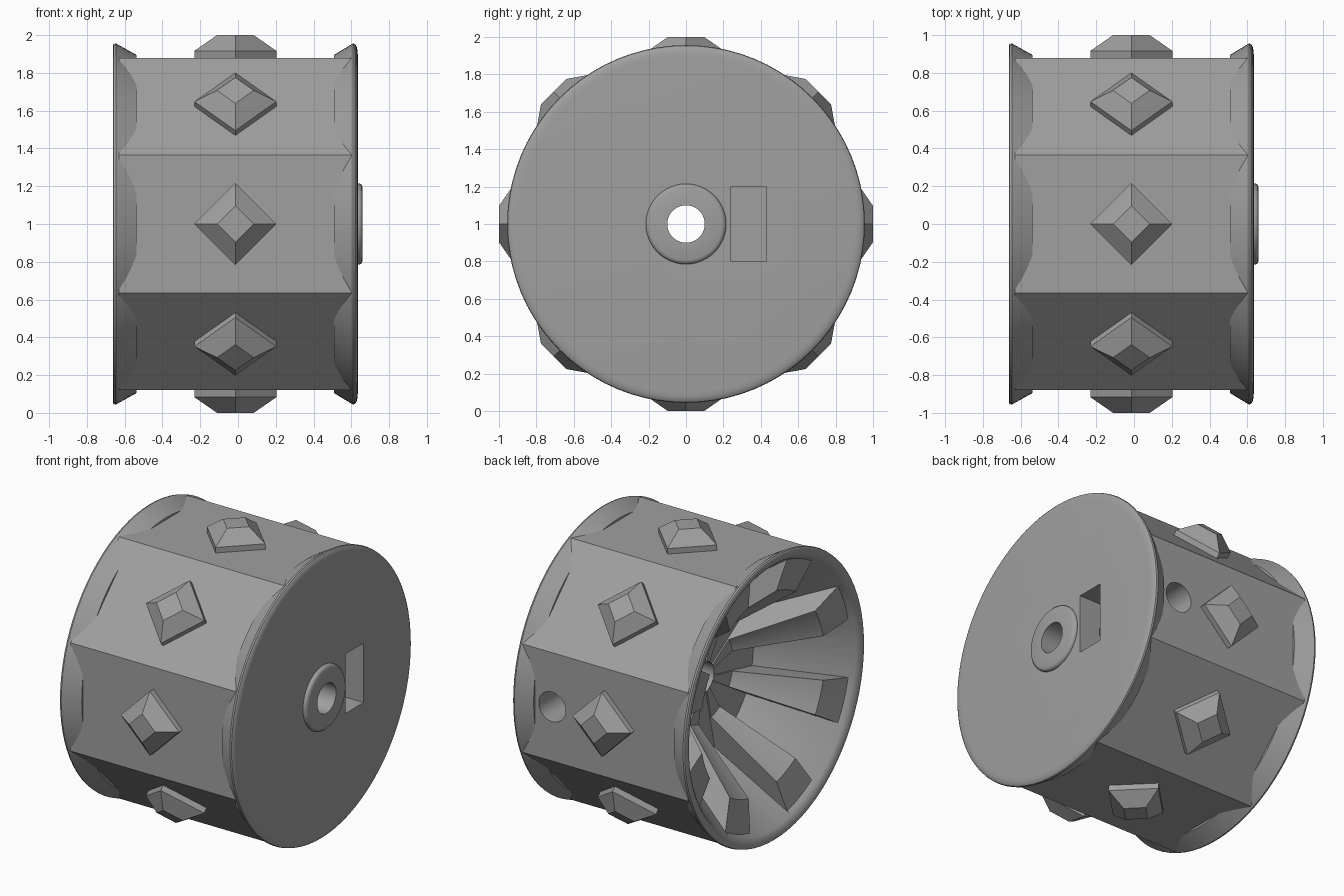
import bpy, bmesh, math
from mathutils import Matrix

if "Cube" in bpy.data.objects:
    bpy.data.objects.remove(bpy.data.objects["Cube"])

AXIS_Z = 1.0
grey = bpy.data.materials.new("plain grey")
grey.diffuse_color = (0.35, 0.35, 0.35, 1)
grey.use_nodes = True
grey.node_tree.nodes["Principled BSDF"].inputs["Base Color"].default_value = grey.diffuse_color


def loft(name, rings, turn=0.0):
    """Closed solid through rings of equal point counts."""
    bm = bmesh.new()
    vs = [[bm.verts.new(p) for p in ring] for ring in rings]
    n = len(rings[0])
    for a, b in zip(vs, vs[1:]):
        for i in range(n):
            j = (i + 1) % n
            bm.faces.new((a[i], a[j], b[j], b[i]))
    bm.faces.new(vs[0])
    bm.faces.new(vs[-1])
    bm.transform(Matrix.Rotation(turn, 4, 'X'))
    bmesh.ops.recalc_face_normals(bm, faces=bm.faces)
    me = bpy.data.meshes.new(name)
    bm.to_mesh(me)
    bm.free()
    me.materials.append(grey)
    ob = bpy.data.objects.new(name, me)
    bpy.context.collection.objects.link(ob)
    ob.location.z = AXIS_Z
    return ob


def arc(x, r, start, end, steps):
    return [(x, r * math.cos(a), r * math.sin(a))
            for a in (start + (end - start) * i / steps for i in range(steps + 1))]


def lathe(name, profile, sides=80, phase=0.0):
    """Solid of revolution about x from (x, radius) pairs."""
    return loft(name, [arc(x, r, phase, phase + math.tau, sides)[:-1] for x, r in profile])


def combine(target, tool, operation):
    """Apply a boolean and discard the tool."""
    bpy.context.view_layer.update()
    mod = target.modifiers.new("combine", 'BOOLEAN')
    mod.operation = operation
    mod.solver = 'EXACT'
    mod.object = tool
    bpy.context.view_layer.objects.active = target
    bpy.ops.object.modifier_apply(modifier=mod.name)
    bpy.data.objects.remove(tool, do_unlink=True)


# Octagonal drum with flats on the axes
corner = 0.88 / math.cos(math.pi / 8)
drum = lathe("drum", [(-0.63, corner), (0.60, corner)], 8, math.pi / 8)

# Flared flanges and the rounded boss
solids = [
    lathe("open_flange", [(-0.663, 0.945), (-0.658, 0.953), (-0.647, 0.956), (-0.537, 0.895)]),
    lathe("closed_flange", [(0.508, 0.895), (0.609, 0.956), (0.619, 0.953),
                            (0.627, 0.942), (0.632, 0.925), (0.634, 0.90)]),
    lathe("boss", [(0.55, 0.215), (0.639, 0.215), (0.649, 0.212),
                   (0.656, 0.205), (0.660, 0.192)], 48),
]
for s in solids:
    combine(drum, s, 'UNION')

# Steep cavity with a rounded lip, then conical pockets that leave eight deep ribs
combine(drum, lathe("cavity", [(-0.70, 0.95), (-0.663, 0.93), (-0.655, 0.905),
                               (-0.64, 0.885), (-0.615, 0.868), (-0.57, 0.66),
                               (-0.14, 0.30)]), 'DIFFERENCE')
half = math.radians(13)


def wedge(x, r):
    return arc(x, r, -half, half, 6) + arc(x, 0.1, half, -half, 6)


for k in range(8):
    combine(drum, loft("pocket", [wedge(-0.70, 0.928), wedge(-0.13, 0.53)],
                       k * math.pi / 4), 'DIFFERENCE')

# Axle hole, nut slot and radial screw hole
combine(drum, lathe("axle_hole", [(-0.4, 0.1), (0.8, 0.1)], 40), 'DIFFERENCE')
slot = [[(x, 0.24, -0.2), (x, 0.43, -0.2), (x, 0.43, 0.2), (x, 0.24, 0.2)]
        for x in (0.18, 0.8)]
combine(drum, loft("nut_slot", slot), 'DIFFERENCE')
circle = [(0.38 + 0.1 * math.cos(math.tau * i / 32), 0.1 * math.sin(math.tau * i / 32))
          for i in range(32)]
combine(drum, loft("screw_hole", [[(x, y, z) for x, z in circle] for y in (0.05, 1.1)]),
        'DIFFERENCE')

bpy.ops.object.select_all(action='DESELECT')
drum.select_set(True)
bpy.context.view_layer.objects.active = drum
bpy.ops.object.shade_smooth_by_angle(angle=math.radians(30))


# Diamond studs, one on each flat
def diamond(z, r):
    c = -0.014
    return [(c + r, 0, z), (c, r, z), (c - r, 0, z), (c, -r, z)]


for k in range(8):
    loft("stud_%d" % (k + 1),
         [diamond(0.86, 0.217), diamond(0.917, 0.217), diamond(1.0, 0.097)],
         k * math.pi / 4)
